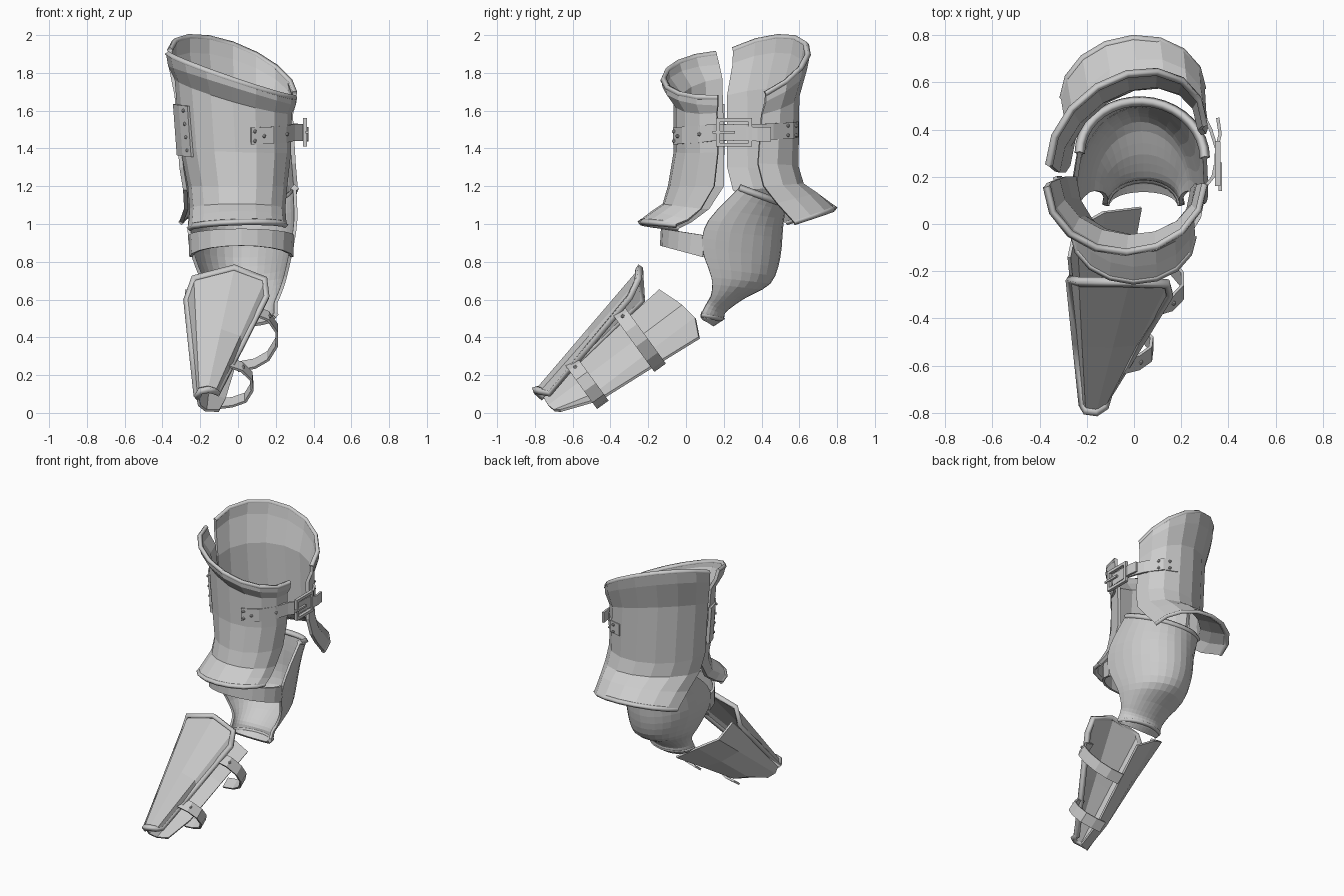
import bpy, bmesh, math
from mathutils import Vector

if "Cube" in bpy.data.objects:
    bpy.data.objects.remove(bpy.data.objects["Cube"])


def grid_object(name, rows, thick, offset=0.0):
    """Loft a grid of points into a plate with thickness."""
    bm = bmesh.new()
    vs = [[bm.verts.new(p) for p in r] for r in rows]
    for a, b in zip(vs, vs[1:]):
        for i in range(len(a) - 1):
            bm.faces.new((a[i], a[i + 1], b[i + 1], b[i]))
    bmesh.ops.recalc_face_normals(bm, faces=bm.faces)
    me = bpy.data.meshes.new(name)
    bm.to_mesh(me)
    bm.free()
    ob = bpy.data.objects.new(name, me)
    bpy.context.collection.objects.link(ob)
    m = ob.modifiers.new("thickness", 'SOLIDIFY')
    m.thickness, m.offset = thick, offset
    return ob


def arc(lv, n):
    """Half ellipse: left x, right x, left y, right y, middle y, left z, right z, middle z."""
    xl, xr, yl, yr, ym, zl, zr, zm = lv
    pts = []
    for i in range(n + 1):
        t = math.pi * i / n
        f, s = (1 - math.cos(t)) / 2, math.sin(t)
        pts.append((xl + (xr - xl) * f,
                    yl + (yr - yl) * f + s * (ym - (yl + yr) / 2),
                    zl + (zr - zl) * f + s * (zm - (zl + zr) / 2)))
    return pts


def smooth_levels(levels, k):
    """Catmull-Rom subdivision of a list of levels."""
    out = []
    for i in range(len(levels) - 1):
        p0, p1 = levels[max(i - 1, 0)], levels[i]
        p2, p3 = levels[i + 1], levels[min(i + 2, len(levels) - 1)]
        for j in range(k):
            t = j / k
            out.append([0.5 * (2 * b + (c - a) * t + (2 * a - 5 * b + 4 * c - d) * t * t
                               + (3 * b - a - 3 * c + d) * t ** 3)
                        for a, b, c, d in zip(p0, p1, p2, p3)])
    return out + [levels[-1]]


def tube(name, pts, radius, closed=False):
    cu = bpy.data.curves.new(name, 'CURVE')
    cu.dimensions = '3D'
    cu.bevel_depth, cu.bevel_resolution = radius, 0
    cu.use_fill_caps = True
    sp = cu.splines.new('POLY')
    sp.points.add(len(pts) - 1)
    for q, p in zip(sp.points, pts):
        q.co = (*p, 1)
    sp.use_cyclic_u = closed
    ob = bpy.data.objects.new(name, cu)
    bpy.context.collection.objects.link(ob)
    bpy.ops.object.select_all(action='DESELECT')
    ob.select_set(True)
    bpy.context.view_layer.objects.active = ob
    bpy.ops.object.convert(target='MESH')


def ribbon(name, pts, width, thick=0.014):
    w = Vector(width) / 2
    return grid_object(name, [[Vector(p) - w for p in pts], [Vector(p) + w for p in pts]], thick)


def rivet(name, p, r=0.011):
    bpy.ops.mesh.primitive_ico_sphere_add(subdivisions=1, radius=r, location=p)
    bpy.context.object.name = name


def box(name, loc, size):
    bpy.ops.mesh.primitive_cube_add(size=1, location=loc)
    bpy.context.object.name = name
    bpy.context.object.scale = size


N = 8  # facets around each upper-arm half

# Upper arm, front half
front = [(-.37, .30, .16, .17, -.12, 1.90, 1.67, 1.765),
         (-.36, .295, .175, .17, -.115, 1.84, 1.63, 1.73),
         (-.325, .275, .19, .165, -.055, 1.77, 1.59, 1.65),
         (-.295, .27, .20, .17, -.055, 1.40, 1.38, 1.38),
         (-.255, .25, .20, .15, -.085, 1.20, 1.20, 1.20),
         (-.245, .24, .12, .08, -.115, 1.08, 1.08, 1.10),
         (-.25, .245, .03, .01, -.175, 1.015, 1.02, 1.06),
         (-.255, .25, -.04, -.05, -.24, .98, .995, 1.01)]
grid_object("upper_arm_front_plate", [arc(l, N) for l in front], 0.022)

# Upper arm, back half
back = [(-.36, .30, .25, .42, .635, 1.92, 1.69, 1.95),
        (-.36, .30, .25, .42, .62, 1.85, 1.65, 1.87),
        (-.325, .28, .22, .40, .575, 1.68, 1.58, 1.70),
        (-.30, .295, .22, .38, .575, 1.30, 1.32, 1.30),
        (-.28, .305, .25, .41, .605, 1.18, 1.20, 1.205),
        (-.275, .295, .38, .48, .69, 1.08, 1.11, 1.155),
        (-.30, .29, .53, .57, .785, 1.01, 1.01, 1.085)]
grid_object("upper_arm_back_plate", [arc(l, N) for l in back], 0.022)

# Rolled lips of the two halves
for nm, lv in (("front_top_lip", front[0]), ("front_bottom_lip", front[-1]),
               ("back_top_lip", back[0]), ("back_bottom_lip", back[-1])):
    tube(nm, arc(lv, N), 0.017)

# Elbow cup, open to the front
cup = [(-.23, .30, .30, .28, .52, 1.18, 1.19, 1.10),
       (-.255, .305, .13, .12, .505, 1.02, 1.02, .98),
       (-.25, .285, .085, .085, .49, .88, .88, .82),
       (-.195, .25, .135, .135, .44, .72, .72, .69),
       (-.14, .22, .135, .135, .30, .63, .63, .61),
       (-.12, .20, .11, .11, .205, .58, .58, .54),
       (-.12, .20, .08, .08, .19, .52, .52, .50),
       (-.10, .18, .09, .09, .14, .50, .50, .465)]
grid_object("elbow_cup", [arc(l, 18) for l in smooth_levels(cup, 3)], 0.018)
tube("elbow_top_rim", arc(cup[0], 18), 0.022)
tube("elbow_bottom_rim", arc(cup[6], 12), 0.016)

# Band across the inside of the elbow
grid_object("elbow_band", [arc((-.255, .29, .10, .10, -.125, .94, .94, .975), 10),
                           arc((-.25, .285, .09, .09, -.13, .825, .825, .885), 10)], 0.016)


# Forearm guard: sections given as x, depth p, distance a along a slanted axis
def slant(x, p, a):
    return Vector((x, -.81 * a - .59 * p, -.59 * a + .81 * p))


def loft(top, tip, drops):
    """Sections between two ends; the last two points sag by the given drop."""
    rows = []
    for t, drop in drops:
        row = []
        for i, (u, v) in enumerate(zip(top, tip)):
            x, p, a = [b + (c - b) * t for b, c in zip(u, v)]
            row.append(slant(x, p - (drop if i >= len(top) - 2 else 0), a))
        rows.append(row)
    return rows


plate = loft([(.15, .66, -.12), (.14, .71, -.21), (-.02, .755, -.25), (-.23, .71, -.22), (-.27, .61, -.16)],
             [(-.11, .50, .52), (-.125, .54, .555), (-.16, .56, .57), (-.20, .55, .57), (-.215, .51, .565)],
             ((0, 0), (.5, 0), (1, 0)))
wall = loft([(-.275, .61, -.27), (-.25, .47, -.32), (-.13, .375, -.335), (.03, .28, -.29)],
            [(-.215, .52, .56), (-.205, .46, .565), (-.17, .42, .555), (-.10, .40, .53)],
            ((0, 0), (.35, .02), (.75, .045), (1, 0)))
grid_object("forearm_front_plate", plate, 0.016)
grid_object("forearm_under_plate", wall, 0.014)
outline = ([r[0] for r in plate] + plate[-1][1:] + [r[4] for r in plate[-2::-1]] + plate[0][3:0:-1])
tube("forearm_rim", [p + slant(0, .008, 0) for p in outline], 0.021, True)

# Forearm straps
strap_w = slant(0, 0, .075)
loops = [[(.08, .65), (.16, .61), (.205, .53), (.205, .44), (.16, .35), (.09, .30), (0, .28)],
         [(-.05, .57), (.02, .54), (.07, .48), (.075, .41), (.04, .34), (-.03, .31), (-.10, .30)]]
for k, (pts, a) in enumerate(zip(loops, (-.03, .33))):
    ribbon(f"forearm_strap_{k}", [slant(x, p, a) for x, p in pts], strap_w)
    rivet("forearm_rivet", slant(pts[1][0] + .008, pts[1][1], a))

# Upper arm strap
ribbon("strap_front", [(.07, -.062, 1.465), (.18, -.015, 1.47), (.25, .07, 1.475),
                       (.295, .15, 1.485), (.335, .20, 1.485), (.345, .25, 1.485)], (0, 0, .09))
ribbon("strap_back", [(.345, .20, 1.485), (.35, .32, 1.485), (.325, .40, 1.487), (.295, .46, 1.49),
                      (.215, .56, 1.495), (.12, .59, 1.50)], (0, 0, .085))
ribbon("strap_tail", [(.35, .32, 1.48), (.365, .38, 1.475), (.355, .45, 1.475)], (0, 0, .075))
for x, y, z in ((.09, -.065, 1.49), (.09, -.065, 1.44), (.14, -.045, 1.465), (.26, .07, 1.475),
                (.18, .585, 1.52), (.18, .585, 1.47), (.24, .54, 1.52), (.24, .54, 1.47)):
    rivet("strap_rivet", (x, y, z))

# Buckle
for z in (1.42, 1.55):
    box("buckle_bar", (.355, .255, z), (.022, .19, .02))
for y in (.17, .34):
    box("buckle_post", (.355, y, 1.485), (.022, .02, .15))
box("buckle_tongue", (.365, .20, 1.485), (.014, .12, .014))

# Hinge leaf on the outer side
ribbon("hinge_leaf", [(-.25, .04, 1.49), (-.295, .11, 1.495), (-.325, .20, 1.50)], (-.02, 0, .27), .02)
for z in (1.39, 1.46, 1.53, 1.60):
    rivet("hinge_rivet", (-.275 - (z - 1.46) * .1, .065, z))
